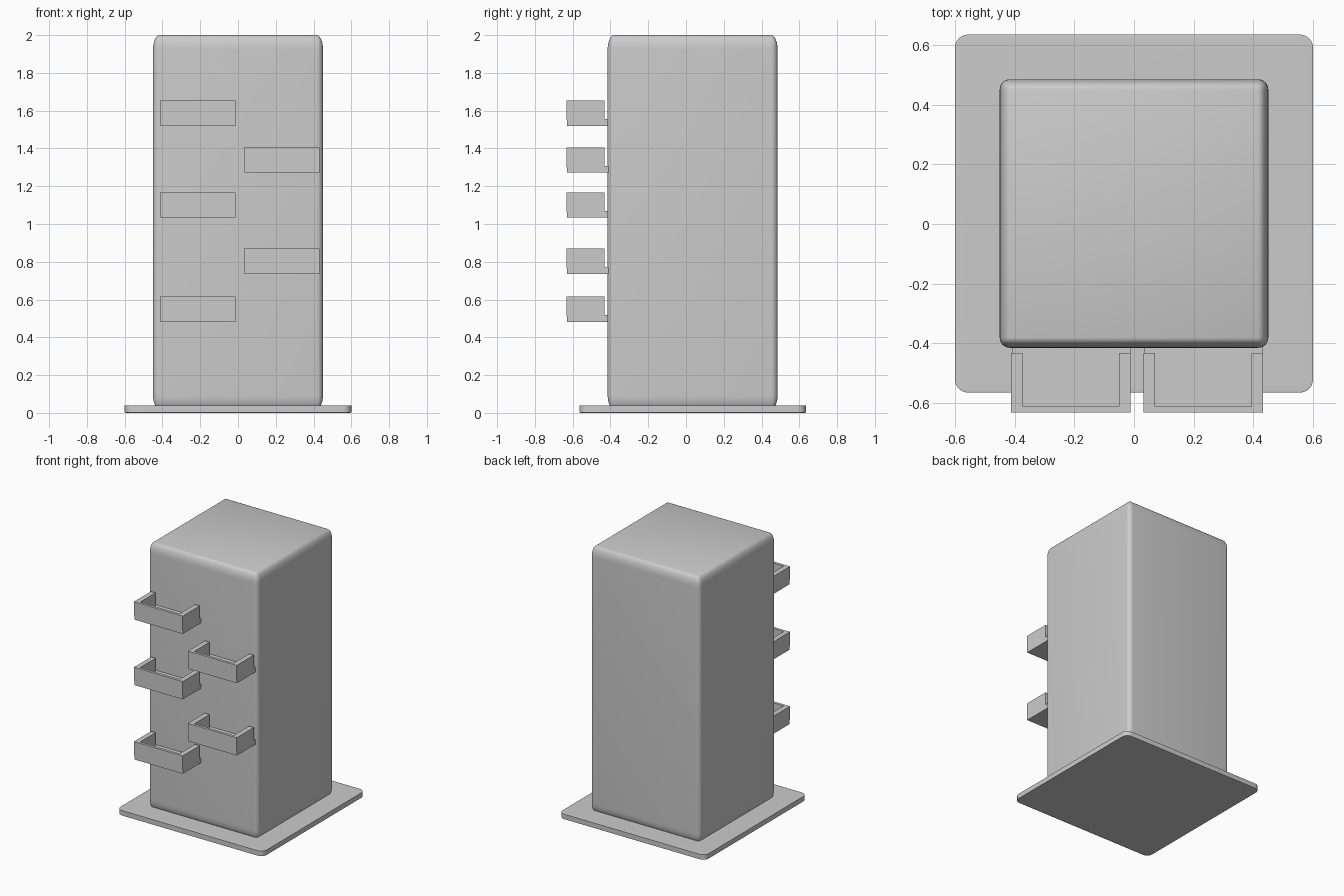
import bpy, bmesh
from math import radians

if "Cube" in bpy.data.objects:
    bpy.data.objects.remove(bpy.data.objects["Cube"])


def finish(name, bm):
    mesh = bpy.data.meshes.new(name)
    bm.normal_update()
    bm.to_mesh(mesh)
    bm.free()
    obj = bpy.data.objects.new(name, mesh)
    bpy.context.collection.objects.link(obj)
    return obj


def add_box(bm, x, y, z, bevel=0.0, segments=6):
    """Box from min/max ranges; the bevel is made on a unit cube so it stretches with it."""
    new = bmesh.new()
    bmesh.ops.create_cube(new, size=1)
    if bevel:
        bmesh.ops.bevel(new, geom=new.edges[:], offset=bevel, segments=segments,
                        profile=0.5, affect='EDGES')
    for v in new.verts:
        for i, (lo, hi) in enumerate((x, y, z)):
            v.co[i] = (lo + hi) / 2 + v.co[i] * (hi - lo)
    temp = bpy.data.meshes.new("temp")
    new.to_mesh(temp)
    new.free()
    bm.from_mesh(temp)
    bpy.data.meshes.remove(temp)


def smooth(obj):
    bpy.ops.object.select_all(action='DESELECT')
    obj.select_set(True)
    bpy.context.view_layer.objects.active = obj
    bpy.ops.object.shade_smooth_by_angle(angle=radians(35))


# Thin rounded base plate
bm = bmesh.new()
add_box(bm, (-0.60, 0.60), (-0.565, 0.635), (0, 0.04), bevel=0.037)
smooth(finish("base_plate", bm))

# Tall rounded tower body
bm = bmesh.new()
add_box(bm, (-0.45, 0.45), (-0.415, 0.485), (0.02, 2.0), bevel=0.038)
smooth(finish("tower_body", bm))


def tray(name, x0, z0):
    # Floor slab running into the tower
    bm = bmesh.new()
    add_box(bm, (x0 + 0.003, x0 + 0.40), (-0.63, -0.40), (z0, z0 + 0.035))
    finish(name + "_floor", bm)

    # U-shaped rim extruded upwards from its plan outline
    bm = bmesh.new()
    x1, front, back, inner = x0 + 0.40, -0.632, -0.432, -0.612
    plan = [(x0, back), (x0, front), (x1, front), (x1, back),
            (x1 - 0.038, back), (x1 - 0.038, inner),
            (x0 + 0.038, inner), (x0 + 0.038, back)]
    face = bm.faces.new([bm.verts.new((x, y, z0 + 0.03)) for x, y in plan])
    top = bmesh.ops.extrude_face_region(bm, geom=[face])
    bmesh.ops.translate(bm, vec=(0, 0, 0.103),
                        verts=[g for g in top["geom"] if isinstance(g, bmesh.types.BMVert)])
    bmesh.ops.recalc_face_normals(bm, faces=bm.faces[:])
    finish(name + "_rim", bm)


# Staggered trays up the front
for i, z in enumerate((0.482, 1.034, 1.52)):
    tray(f"left_tray_{i + 1}", -0.412, z)
for i, z in enumerate((0.736, 1.273)):
    tray(f"right_tray_{i + 1}", 0.032, z)
